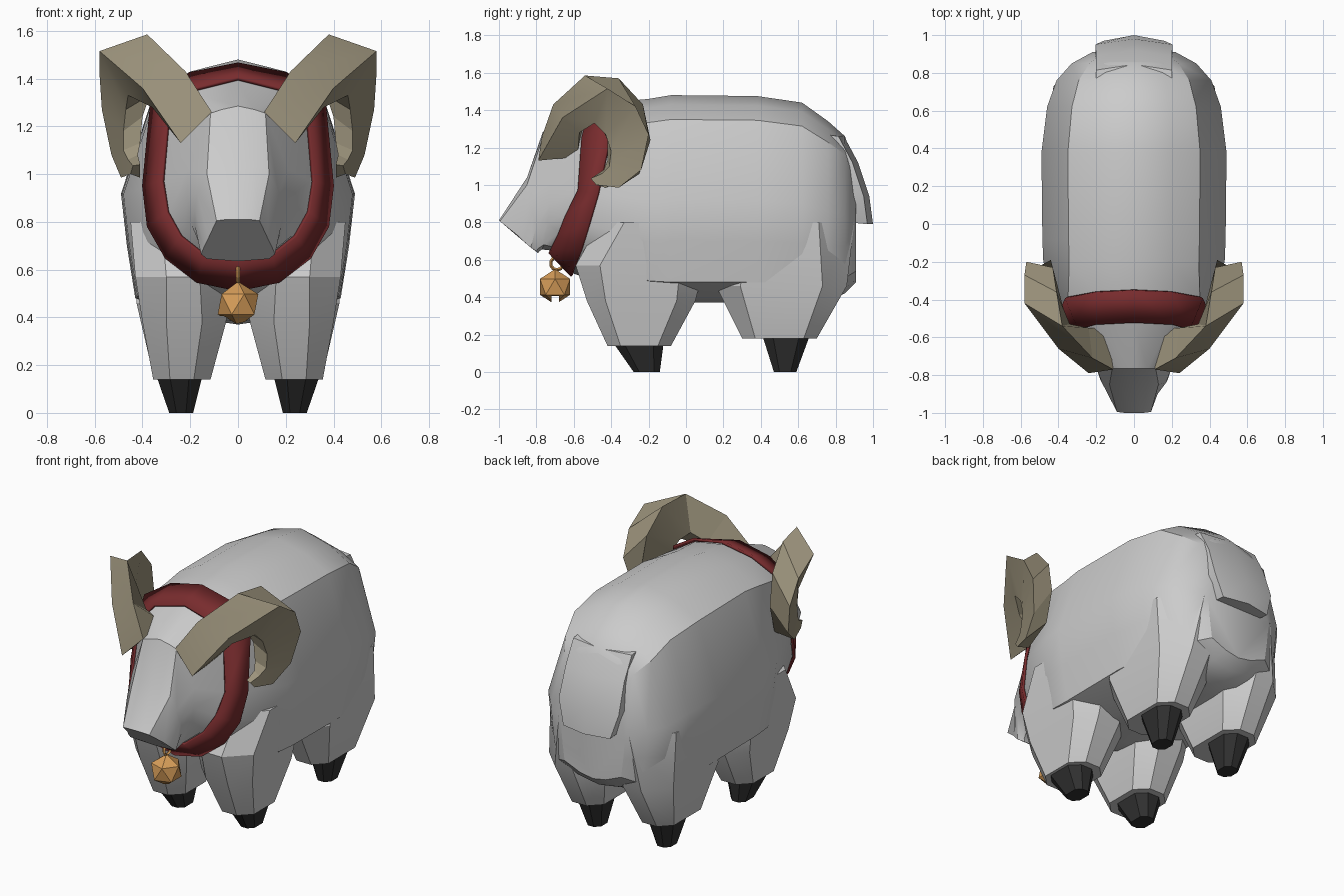
import bpy, bmesh, math
from mathutils import Vector, Matrix

if "Cube" in bpy.data.objects:
    bpy.data.objects.remove(bpy.data.objects["Cube"])


def material(name, rgb):
    m = bpy.data.materials.new(name)
    m.diffuse_color = (*rgb, 1)
    m.use_nodes = True
    m.node_tree.nodes["Principled BSDF"].inputs["Base Color"].default_value = m.diffuse_color
    return m


WOOL = material("wool grey", (0.60, 0.60, 0.60))
HORN = material("horn tan", (0.33, 0.29, 0.20))
RED = material("collar red", (0.19, 0.025, 0.027))
BLACK = material("hoof black", (0.03, 0.03, 0.03))
BRASS = material("bell brass", (0.68, 0.34, 0.10))


def finish(name, bm, mat, smooth=None):
    bmesh.ops.recalc_face_normals(bm, faces=bm.faces)
    me = bpy.data.meshes.new(name)
    bm.to_mesh(me)
    bm.free()
    me.materials.append(mat)
    ob = bpy.data.objects.new(name, me)
    bpy.context.collection.objects.link(ob)
    if smooth:
        bpy.ops.object.select_all(action='DESELECT')
        ob.select_set(True)
        bpy.context.view_layer.objects.active = ob
        bpy.ops.object.shade_smooth_by_angle(angle=math.radians(smooth))
    return ob


def loft(name, rings, mat, caps=True, smooth=None, mirror=False):
    """Skin a list of equal-length closed rings."""
    bm = bmesh.new()
    vs = [[bm.verts.new(p) for p in r] for r in rings]
    n = len(vs[0])
    for a, b in zip(vs, vs[1:]):
        for i in range(n):
            j = (i + 1) % n
            bm.faces.new((a[i], a[j], b[j], b[i]))
    if caps:
        bm.faces.new(vs[0])
        bm.faces.new(vs[-1])
    ob = finish(name, bm, mat, smooth)
    if mirror:
        ob.modifiers.new("Mirror", 'MIRROR')
    return ob


def full(half):
    """Complete a half ring (x >= 0, centre to centre) to a whole ring."""
    return half + [(-x, y, z) for x, y, z in reversed(half[1:-1])]


# Torso cross-section (x, z), scaled along the back
PROFILE = [(0, 1.48), (.2, 1.43), (.35, 1.35), (.49, .92),
           (.465, .7), (.43, .48), (.2, .4), (0, .37)]


def section(y, width, bottom, top):
    k = (top - bottom) / 1.11
    return full([(x * width / .49, y, bottom + (z - .37) * k) for x, z in PROFILE])


torso = [section(*s) for s in (
    (.91, .22, .48, 1.08), (.85, .33, .42, 1.26), (.76, .41, .38, 1.34),
    (.62, .46, .37, 1.44), (.38, .49, .37, 1.475), (-.08, .485, .37, 1.48),
    (-.2, .48, .38, 1.46))]

# Tilted rings at the back and front edge of the collar
collar_back = full([(0, -.35, 1.46), (.2, -.36, 1.42), (.36, -.39, 1.32), (.395, -.47, .95),
                    (.375, -.52, .78), (.3, -.56, .65), (.17, -.60, .55), (0, -.61, .515)])
collar_front = full([(0, -.52, 1.40), (.2, -.53, 1.35), (.29, -.555, 1.25), (.315, -.575, .97),
                     (.295, -.64, .84), (.24, -.68, .74), (.14, -.72, .66), (0, -.73, .64)])


def shrink(ring, k=.97):
    c = sum((Vector(p) for p in ring), Vector()) / len(ring)
    return [c + (Vector(p) - c) * k for p in ring]


# Head rings: brow, face, muzzle
brow = full([(0, -.765, 1.285), (.07, -.765, 1.27), (.115, -.765, 1.255), (.21, -.73, 1.02),
             (.21, -.73, .9), (.20, -.74, .8), (.15, -.76, .68), (0, -.77, .655)])
face = full([(0, -.85, 1.04), (.07, -.85, 1.04), (.13, -.85, 1.0), (.17, -.84, .92),
             (.18, -.82, .85), (.18, -.80, .78), (.14, -.79, .66), (0, -.785, .645)])
muzzle = full([(0, -1.0, .81), (.05, -1.0, .81), (.09, -.995, .805), (.125, -.9, .73),
               (.14, -.87, .70), (.155, -.83, .665), (.13, -.80, .645), (0, -.79, .635)])

loft("woolly_body", torso + [shrink(collar_back), shrink(collar_front), brow, face, muzzle],
     WOOL, smooth=30)

# Collar band
collar = loft("collar", [collar_back, collar_front], RED, caps=False, smooth=30)
sol = collar.modifiers.new("Solidify", 'SOLIDIFY')
sol.thickness, sol.offset = .016, 0


# Legs and hooves: chamfered box rings
def octagon(z, x0, x1, y0, y1, c):
    return [(x0 + c, y0, z), (x1 - c, y0, z), (x1, y0 + c, z), (x1, y1 - c, z),
            (x1 - c, y1, z), (x0 + c, y1, z), (x0, y1 - c, z), (x0, y0 + c, z)]


LIMBS = {
    "front_legs": (WOOL, [(.14, .115, .355, -.42, -.08, .07), (.38, .05, .40, -.53, .05, .10),
                          (.57, .03, .43, -.59, .10, .13), (.80, .05, .45, -.46, .05, .13)]),
    "rear_legs": (WOOL, [(.18, .12, .36, .30, .70, .07), (.46, .04, .425, .16, .86, .13),
                         (.80, .05, .43, .20, .90, .19)]),
    "front_hooves": (BLACK, [(0, .188, .288, -.28, -.14, .03), (.15, .15, .34, -.385, -.12, .055)]),
    "rear_hooves": (BLACK, [(0, .188, .288, .47, .59, .03), (.19, .15, .34, .41, .66, .055)]),
}
for name, (mat, rows) in LIMBS.items():
    loft(name, [octagon(*r) for r in rows], mat, mirror=True,
         smooth=30 if mat is WOOL else None)

# Tail flap: z, half width, inner y, outer y
tail = [[(-w, yi, z + .01), (-w, yo - .03, z), (0, yo, z), (w, yo - .03, z), (w, yi, z + .01)]
        for z, w, yi, yo in ((1.26, .2, .74, .845), (1.12, .2, .82, .92),
                             (.94, .205, .86, .98), (.79, .16, .87, 1.0))]
loft("tail", tail, WOOL, smooth=30)

# Curled horns: four edges per station (outer-in, outer-out, inner-out, inner-in)
horn = [
    [(.11, -.77, 1.26), (.24, -.79, 1.13), (.24, -.58, 1.15), (.14, -.55, 1.28)],
    [(.22, -.71, 1.43), (.40, -.66, 1.36), (.36, -.57, 1.28), (.24, -.55, 1.32)],
    [(.38, -.54, 1.585), (.58, -.42, 1.515), (.46, -.49, 1.33), (.34, -.53, 1.36)],
    [(.41, -.36, 1.57), (.58, -.27, 1.42), (.47, -.43, 1.27), (.37, -.46, 1.33)],
    [(.43, -.23, 1.43), (.57, -.20, 1.27), (.48, -.40, 1.18), (.40, -.42, 1.24)],
    [(.44, -.19, 1.24), (.53, -.24, 1.08), (.48, -.41, 1.10), (.41, -.42, 1.13)],
    [(.43, -.25, 1.06), (.49, -.36, .985), (.46, -.45, 1.06), (.42, -.44, 1.08)],
    [(.41, -.43, .985), (.45, -.48, 1.0), (.44, -.51, 1.035), (.41, -.50, 1.04)],
]
loft("horns", horn, HORN, smooth=25, mirror=True)

# Bell with a slot cut in the underside
bm = bmesh.new()
bmesh.ops.create_icosphere(bm, subdivisions=1, radius=.095,
                           matrix=Matrix.Translation((0, -.70, .455)))
bell = finish("bell", bm, BRASS)
bm = bmesh.new()
bmesh.ops.create_cube(bm, size=1, matrix=Matrix.Translation((0, -.70, .37))
                      @ Matrix.Diagonal((.3, .04, .07, 1)))
cutter = finish("bell_slot_cutter", bm, BRASS)
cutter.hide_render = True
cutter.hide_set(True)
cut = bell.modifiers.new("Slot", 'BOOLEAN')
cut.operation, cut.object, cut.solver = 'DIFFERENCE', cutter, 'EXACT'

# Ring hanging the bell from the collar
bpy.ops.mesh.primitive_torus_add(location=(0, -.69, .58), rotation=(0, math.pi / 2, 0),
                                 major_radius=.034, minor_radius=.009,
                                 major_segments=10, minor_segments=4)
ring = bpy.context.object
ring.name = "bell_ring"
ring.data.materials.append(BRASS)
